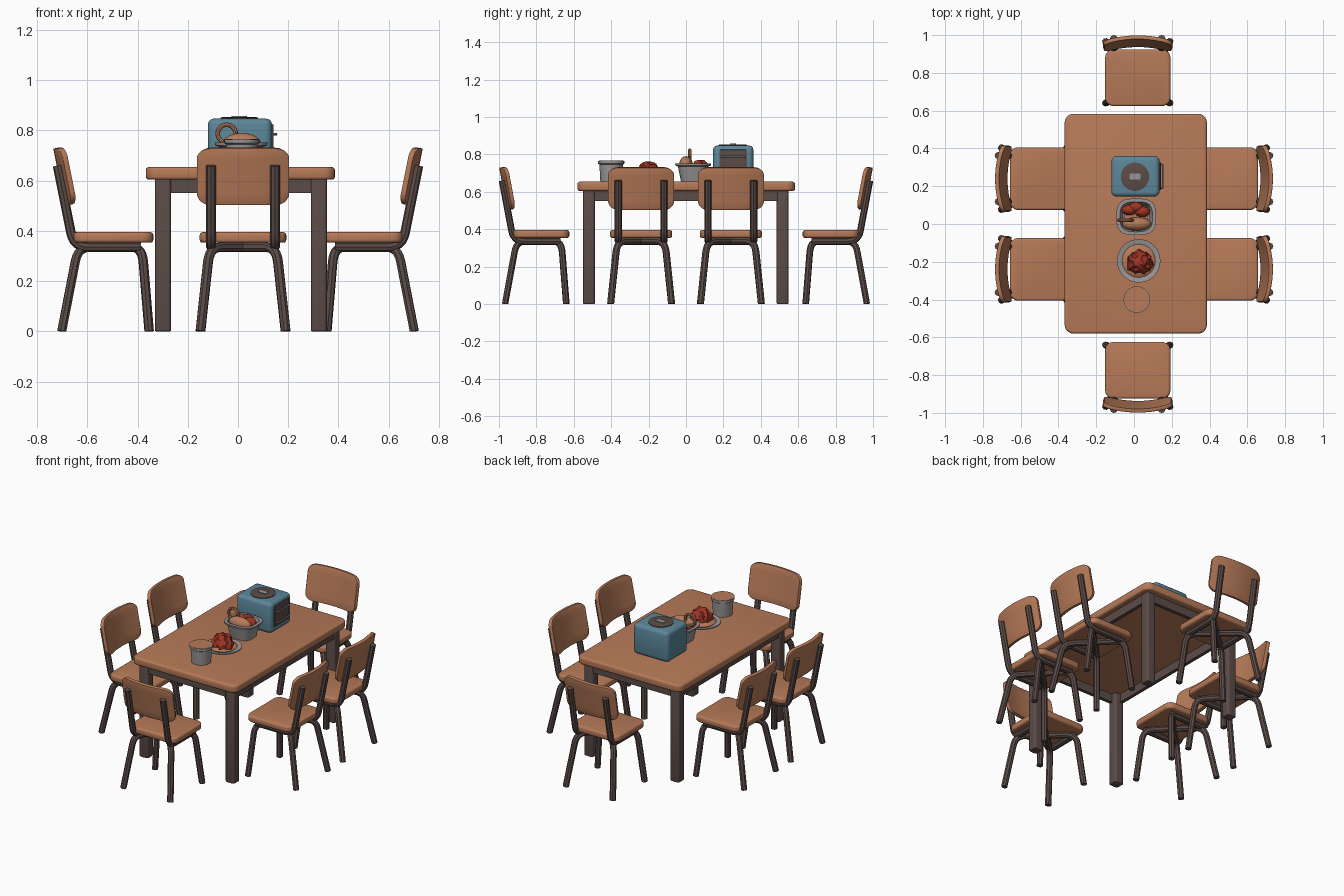
import bpy, bmesh, math, random
from mathutils import Vector

if "Cube" in bpy.data.objects:
    bpy.data.objects.remove(bpy.data.objects["Cube"])

random.seed(4)


def material(name, col):
    m = bpy.data.materials.new(name)
    m.diffuse_color = (*col, 1)
    m.use_nodes = True
    m.node_tree.nodes["Principled BSDF"].inputs["Base Color"].default_value = m.diffuse_color
    return m


WOOD = material("warm wood", (0.47, 0.195, 0.098))
DARK = material("dark brown", (0.105, 0.072, 0.064))
BLUE = material("blue enamel", (0.105, 0.24, 0.32))
GREY = material("grey metal", (0.32, 0.30, 0.30))
RED = material("red food", (0.34, 0.035, 0.018))


def place(name, mesh, loc=(0, 0, 0), rot=0.0, scale=(1, 1, 1)):
    ob = bpy.data.objects.new(name, mesh)
    ob.location, ob.rotation_euler[2], ob.scale = loc, rot, scale
    bpy.context.collection.objects.link(ob)
    return ob


def to_mesh(bm, name, mat):
    bmesh.ops.recalc_face_normals(bm, faces=bm.faces)
    me = bpy.data.meshes.new(name)
    bm.to_mesh(me)
    bm.free()
    me.materials.append(mat)
    return me


def box(name, mat, lo, hi, corner=0.0, edge=0.0):
    """Box between two corners, with rounded upright edges and softened rims."""
    bm = bmesh.new()
    bmesh.ops.create_cube(bm, size=1)
    for v in bm.verts:
        v.co = Vector([lo[i] + (v.co[i] + 0.5) * (hi[i] - lo[i]) for i in range(3)])
    if corner:
        up = [e for e in bm.edges if abs(e.verts[0].co.z - e.verts[1].co.z) > 1e-5]
        bmesh.ops.bevel(bm, geom=up, offset=corner, segments=5, profile=0.5, affect='EDGES')
    if edge:
        rim = [e for e in bm.edges if abs(e.verts[0].co.z - e.verts[1].co.z) < 1e-5]
        bmesh.ops.bevel(bm, geom=rim, offset=edge, segments=3, profile=0.5, affect='EDGES')
    return to_mesh(bm, name, mat)


def tube(name, mat, pts, r, bend=0.06):
    """Round tube along a path whose inner corners are rounded."""
    pts = [Vector(p) for p in pts]
    path = [pts[0]]
    for a, b, c in zip(pts, pts[1:], pts[2:]):
        p, q = b + (a - b).normalized() * bend, b + (c - b).normalized() * bend
        path += [p * (1 - t) ** 2 + b * 2 * t * (1 - t) + q * t * t for t in [i / 6 for i in range(7)]]
    path.append(pts[-1])
    cu = bpy.data.curves.new(name, 'CURVE')
    cu.dimensions, cu.bevel_depth, cu.bevel_resolution, cu.use_fill_caps = '3D', r, 2, True
    sp = cu.splines.new('POLY')
    sp.points.add(len(path) - 1)
    for s, p in zip(sp.points, path):
        s.co = (*p, 1)
    ob = place(name, cu)
    bpy.context.view_layer.update()
    me = bpy.data.meshes.new_from_object(ob.evaluated_get(bpy.context.evaluated_depsgraph_get()))
    bpy.data.objects.remove(ob)
    for v in me.vertices:
        v.co.z = max(v.co.z, 0)
    me.materials.clear()
    me.materials.append(mat)
    return me


def lathe(name, mat, profile, power=2.0, sy=1.0, n=32):
    """Turned shape; power above 2 squares off the outline."""
    bm = bmesh.new()
    rings = []
    for r, z in profile:
        ring = []
        for i in range(n):
            c, s = math.cos(i * math.tau / n), math.sin(i * math.tau / n)
            k = r / (abs(c) ** power + abs(s) ** power) ** (1 / power)
            ring.append(bm.verts.new((c * k, s * k * sy, z)))
        rings.append(ring)
    for a, b in zip(rings, rings[1:]):
        for i in range(n):
            j = (i + 1) % n
            bm.faces.new((a[i], a[j], b[j], b[i]))
    bm.faces.new(rings[0])
    bm.faces.new(rings[-1])
    return to_mesh(bm, name, mat)


def lump(name, mat, size, rough=0.0):
    bm = bmesh.new()
    bmesh.ops.create_icosphere(bm, subdivisions=3, radius=1)
    for v in bm.verts:
        k = 1 + rough * math.sin(9 * v.co.x + 2) * math.sin(8 * v.co.y) + random.uniform(-rough, rough) * 0.4
        v.co = Vector([v.co[i] * size[i] * k for i in range(3)])
    return to_mesh(bm, name, mat)


def backrest():
    """Curved, leaning panel with rounded corners."""
    bm = bmesh.new()
    n, half, r = 20, 0.174, 0.05
    cols = []
    for i in range(n + 1):
        u = half * math.sin((i / n - 0.5) * math.pi)
        d = max(0, abs(u) - (half - r))
        cut = r - math.sqrt(max(0, r * r - d * d))
        lo, hi = 0.505 + cut * 0.95, 0.73 - cut * 0.8
        col = []
        for j in range(6):
            z = lo + (hi - lo) * j / 5
            col.append(bm.verts.new((u, (0.73 - z) * 0.2 + 0.012 + 0.03 * (u / half) ** 2, z)))
        cols.append(col)
    for a, b in zip(cols, cols[1:]):
        for j in range(5):
            bm.faces.new((a[j], b[j], b[j + 1], a[j + 1]))
    return to_mesh(bm, "backrest", WOOD)


# Chair parts, facing +y with the back at y = 0
chair = [("seat", box("seat", WOOD, (-0.166, 0.08, 0.353), (0.166, 0.4, 0.395), 0.045, 0.012)),
         ("backrest", backrest())]
for s, side in ((-1, "left"), (1, "right")):
    chair.append((side + "_back_post", tube("post", DARK, [
        (s * 0.122, 0.018, 0.66), (s * 0.122, 0.083, 0.335), (s * 0.122, 0.35, 0.335)], 0.019)))
    for end, foot, knee in (("back", 0.035, 0.1), ("front", 0.383, 0.355)):
        chair.append((side + "_" + end + "_leg", tube("leg", DARK, [
            (s * 0.163, foot, 0), (s * 0.128, knee, 0.335), (0, 0.23, 0.335)], 0.019)))

# Six chairs around the table
seats = [(0.02, -1.0, 0, (1.04, 0.94, 1)), (0.02, 1.0, math.pi, (1.04, 0.94, 1))]
for y in (-0.24, 0.24):
    seats += [(-0.737, y, -math.pi / 2, (1, 1, 1)), (0.737, y, math.pi / 2, (1, 1, 1))]
for x, y, rot, sc in seats:
    for name, me in chair:
        ob = place("chair_" + name, me, (x, y, 0), rot, sc)
        if name == "backrest":
            so = ob.modifiers.new("thickness", 'SOLIDIFY')
            so.thickness, so.offset = 0.022, 0
            be = ob.modifiers.new("soft edge", 'BEVEL')
            be.width, be.segments = 0.006, 2

# Table top, apron and legs
place("table_top", box("table_top", WOOD, (-0.367, -0.58, 0.604), (0.386, 0.583, 0.654), 0.045, 0.012))
for y in (-0.54, 0.52):
    place("apron_end", box("apron_end", DARK, (-0.325, y, 0.55), (0.35, y + 0.022, 0.606)))
for x in (-0.325, 0.328):
    place("apron_side", box("apron_side", DARK, (x, -0.54, 0.55), (x + 0.022, 0.542, 0.606)))
for x in (-0.331, 0.29):
    for y in (-0.55, 0.485):
        place("table_leg", box("table_leg", DARK, (x, y, 0), (x + 0.065, y + 0.063, 0.606), 0.014, 0.005))

# Blue oven with top disc, vent and door
place("oven_body", box("oven_body", BLUE, (-0.12, 0.145, 0.652), (0.135, 0.36, 0.847), 0.028, 0.022))
place("oven_top_disc", lathe("disc", DARK, [(0.075, 0.84), (0.075, 0.851), (0.068, 0.853)]), (0.005, 0.25, 0))
place("oven_vent", box("oven_vent", GREY, (-0.025, 0.235, 0.85), (0.035, 0.268, 0.857), 0.008))
place("oven_door", box("oven_door", DARK, (0.125, 0.18, 0.69), (0.142, 0.325, 0.825), 0, 0.005))
for z in (0.715, 0.785):
    place("oven_handle", tube("handle", GREY, [
        (0.138, 0.19, z), (0.152, 0.19, z), (0.152, 0.315, z), (0.138, 0.315, z)], 0.005, 0.006))

# Bread basket with loaf, ring and red fruit
place("basket", lathe("basket", GREY, [(0.07, 0.652), (0.088, 0.735), (0.103, 0.74), (0.105, 0.752),
                                       (0.086, 0.752), (0.07, 0.70)], 3.2, 0.92), (0.012, 0.038, 0))
place("loaf", lump("loaf", WOOD, (0.077, 0.036, 0.042)), (0.015, 0.0, 0.748))
place("bread_filling", box("filling", WOOD, (-0.05, -0.02, 0.70), (0.075, 0.1, 0.725), 0.03))
for x, y in ((-0.025, 0.075), (0.045, 0.065), (0.01, 0.088)):
    place("red_fruit", lump("fruit", RED, (0.04, 0.028, 0.03), 0.05), (x, y, 0.74))
ring = [(-0.045 + 0.036 * math.cos(a), 0.02, 0.787 + 0.036 * math.sin(a))
        for a in [math.tau * i / 24 for i in range(25)]]
place("bread_ring", tube("bread_ring", WOOD, ring, 0.009, 0.002))

# Plate with red dish
place("plate", lathe("plate", GREY, [(0.07, 0.652), (0.115, 0.674), (0.115, 0.68), (0.088, 0.676), (0.07, 0.668)]),
      (0.025, -0.195, 0))
place("plate_base_food", lathe("base_food", WOOD, [(0.07, 0.665), (0.088, 0.68), (0.07, 0.692)]), (0.025, -0.195, 0))
place("red_dish", lump("red_dish", RED, (0.068, 0.062, 0.07), 0.14), (0.03, -0.2, 0.692))

# Cup with brown drink
place("cup", lathe("cup", GREY, [(0.058, 0.652), (0.063, 0.745), (0.07, 0.75), (0.07, 0.765), (0.062, 0.765), (0.06, 0.745)]),
      (0.015, -0.4, 0))
place("drink", lathe("drink", WOOD, [(0.06, 0.74), (0.065, 0.766)]), (0.015, -0.4, 0))

# Smooth shading with sharp edges kept
bpy.ops.object.select_all(action='SELECT')
bpy.context.view_layer.objects.active = bpy.context.scene.objects[0]
bpy.ops.object.shade_smooth_by_angle(angle=math.radians(35))
